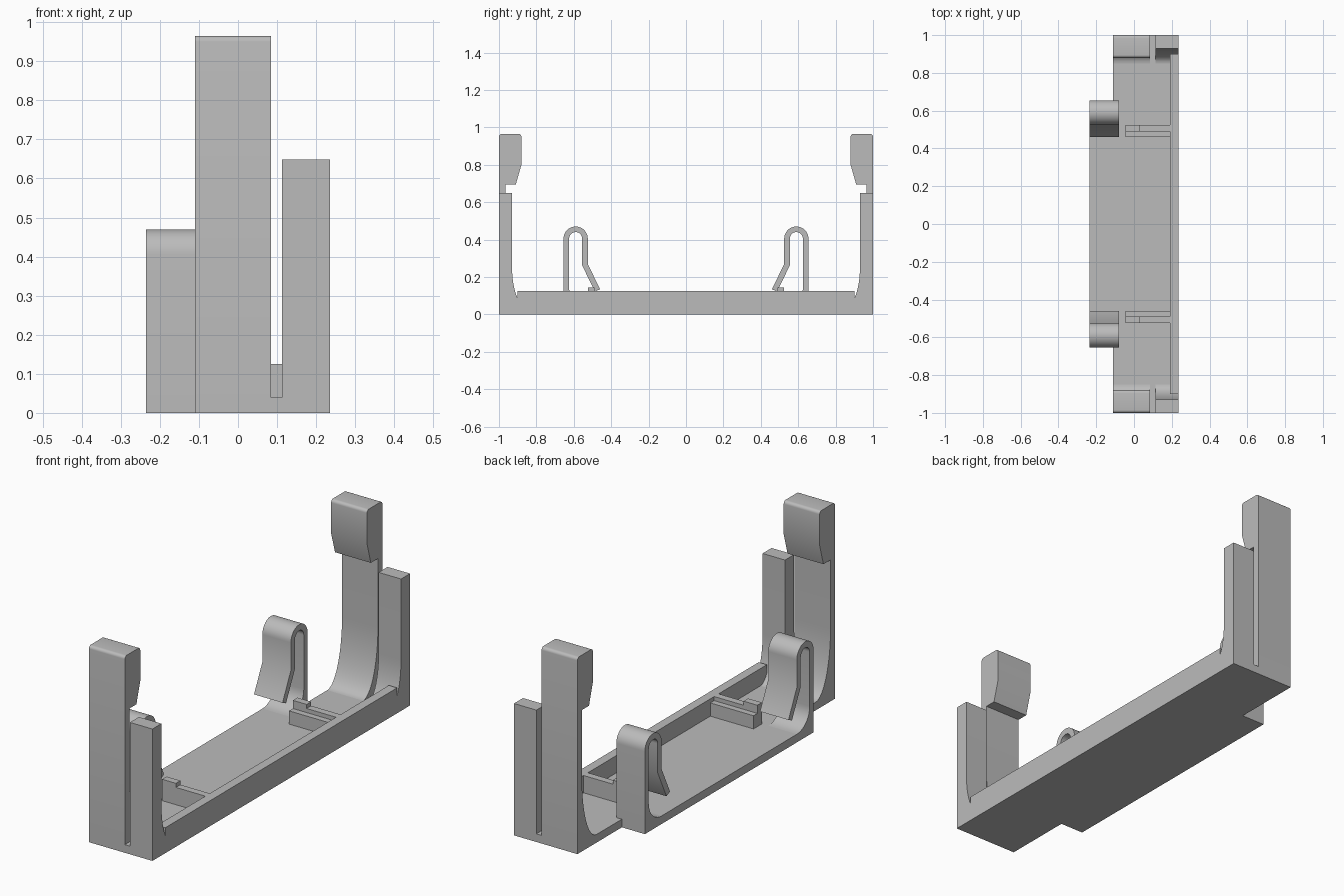
import bpy
import bmesh
from math import cos, sin, radians
from mathutils import Vector

cube = bpy.data.objects.get("Cube")
if cube:
    bpy.data.objects.remove(cube, do_unlink=True)

grey = bpy.data.materials.new("plain grey")
grey.use_nodes = True
grey.diffuse_color = (0.5, 0.5, 0.5, 1)
grey.node_tree.nodes["Principled BSDF"].inputs["Base Color"].default_value = (0.5, 0.5, 0.5, 1)


def prism(name, outline, depth, smooth=False):
    """Extrude a closed outline of 3D points along a depth vector."""
    bm = bmesh.new()
    face = bm.faces.new([bm.verts.new(p) for p in outline])
    top = bmesh.ops.extrude_face_region(bm, geom=[face])
    moved = [g for g in top["geom"] if isinstance(g, bmesh.types.BMVert)]
    bmesh.ops.translate(bm, verts=moved, vec=Vector(depth))
    bmesh.ops.recalc_face_normals(bm, faces=bm.faces)
    mesh = bpy.data.meshes.new(name)
    bm.to_mesh(mesh)
    bm.free()
    mesh.materials.append(grey)
    obj = bpy.data.objects.new(name, mesh)
    bpy.context.collection.objects.link(obj)
    if smooth:
        bpy.ops.object.select_all(action="DESELECT")
        obj.select_set(True)
        bpy.context.view_layer.objects.active = obj
        bpy.ops.object.shade_smooth_by_angle(angle=radians(30))
    return obj


def side_profile(name, pts, x0, x1, side, smooth=False):
    """Extrude a (y, z) profile across x, mirrored to one end."""
    return prism(name, [(x0, side * y, z) for y, z in pts], (x1 - x0, 0, 0), smooth)


def arc(cy, cz, ry, rz, start, end, steps):
    angles = [radians(start + (end - start) * i / steps) for i in range(steps + 1)]
    return [(cy + ry * cos(a), cz + rz * sin(a)) for a in angles]


FLOOR = 0.04
LEFT, RIGHT = -0.235, 0.235

# Floor plate, wider between the spring clips
plate = [(RIGHT, -1), (RIGHT, 1), (-0.11, 1), (-0.11, 0.655),
         (LEFT, 0.655), (LEFT, -0.655), (-0.11, -0.655), (-0.11, -1)]
prism("floor_plate", [(x, y, 0) for x, y in plate], (0, 0, FLOOR))

# Long rail along one edge
rail = [(-0.9, FLOOR), (0.9, FLOOR), (0.9, 0.125), (-0.9, 0.125)]
side_profile("side_rail", rail, 0.19, RIGHT, 1)

# End hook: thin stem with a curved foot and a chamfered head
hook = [(1, FLOOR)]
hook += arc(0.985, 0.95, 0.015, 0.015, 0, 90, 5)
hook += arc(0.895, 0.95, 0.015, 0.015, 90, 180, 5)
hook += [(0.88, 0.8), (0.91, 0.695), (0.965, 0.695)]
hook += arc(0.85, 0.36, 0.115, 0.32, 0, -90, 16)

# Corner post with a curved foot
post = [(1, FLOOR), (1, 0.648), (0.93, 0.648)]
post += arc(0.85, 0.25, 0.08, 0.21, 0, -90, 12)

# Spring clip: outer leg, rounded bend, inner leg and splayed tip
clip = [(0.655, FLOOR)]
clip += arc(0.59, 0.405, 0.065, 0.065, 0, 180, 20)
clip += [(0.525, 0.27), (0.46, 0.135), (0.487, 0.122), (0.555, 0.262)]
clip += arc(0.59, 0.405, 0.035, 0.035, 180, 0, 20)
clip += arc(0.525, 0.14, 0.1, 0.1, 0, -90, 10)

# Stepped cross rib
rib = [(0.46, FLOOR), (0.525, FLOOR), (0.525, 0.125),
       (0.49, 0.125), (0.49, 0.105), (0.46, 0.105)]
tab = [(0.49, 0.125), (0.525, 0.125), (0.525, 0.145), (0.49, 0.145)]

for end, side in (("front", -1), ("back", 1)):
    side_profile(end + "_hook", hook, -0.11, 0.085, side, True)
    side_profile(end + "_post", post, 0.113, RIGHT, side, True)
    side_profile(end + "_spring_clip", clip, LEFT, -0.08, side, True)
    side_profile(end + "_rib", rib, -0.045, 0.19, side)
    side_profile(end + "_rib_tab", tab, -0.045, 0.03, side)
